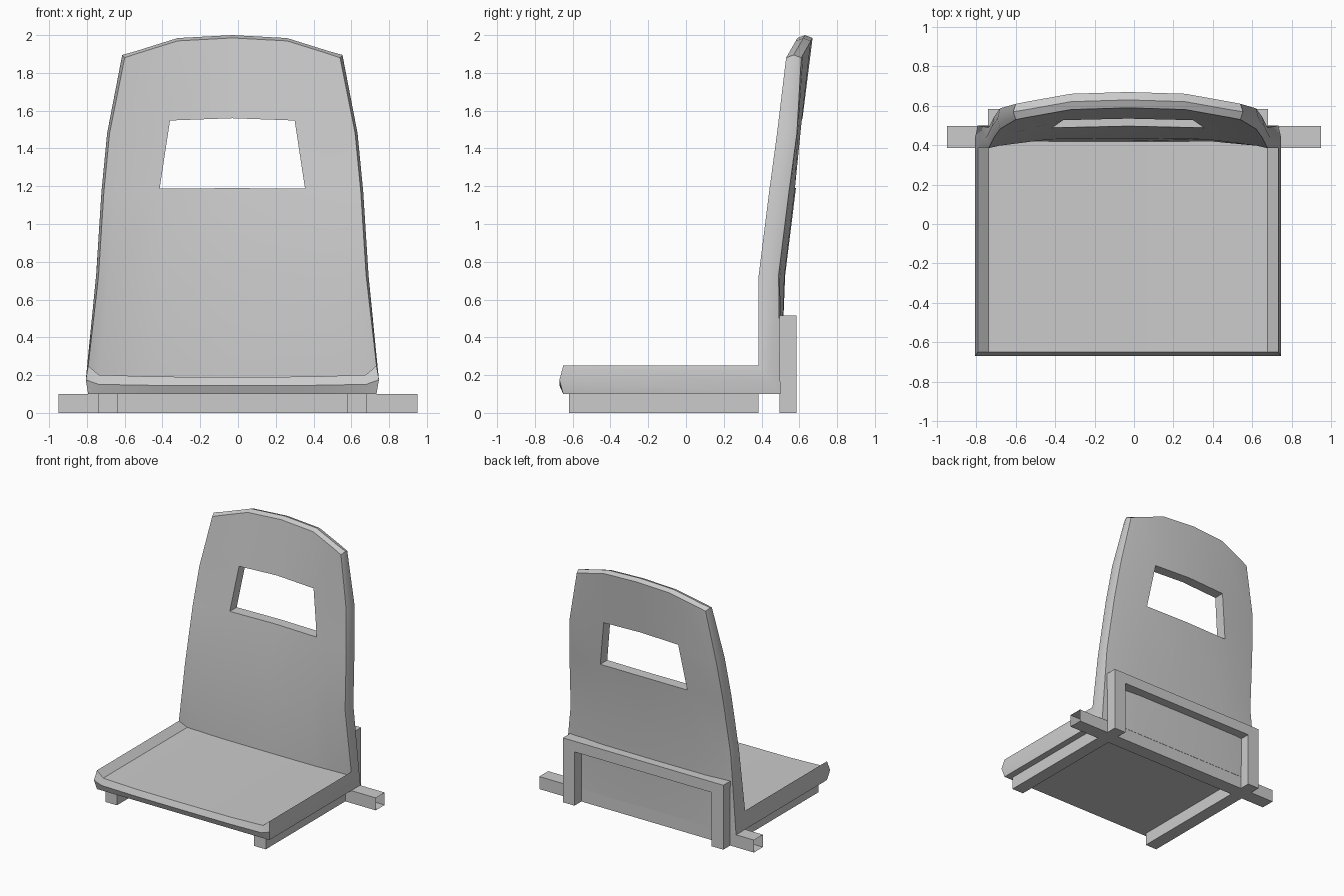
import bpy, bmesh
from mathutils import Vector

if "Cube" in bpy.data.objects:
    bpy.data.objects.remove(bpy.data.objects["Cube"])

CX = -0.03  # the shell sits slightly left of the frame centre

# Shell stations from seat lip to top of backrest:
# half width, inner column, near-edge dish weight, inner dish weight,
# then (y, z) of front edge, front centre, rear edge, rear centre
STATIONS = [
    (.763, .42, .80, .97, (-.65, .25), (-.65, .19), (-.65, .10), (-.65, .10)),
    (.763, .42, .80, .98, (.385, .25), (.42, .19), (.50, .10), (.50, .10)),
    (.708, .40, .25, .90, (.385, .73), (.435, .73), (.49, .73), (.525, .73)),
    (.68, .385, .20, .85, (.44, 1.17), (.497, 1.19), (.545, 1.17), (.582, 1.19)),
    (.65, .33, .20, .85, (.482, 1.48), (.535, 1.56), (.587, 1.48), (.617, 1.56)),
    (.57, .29, .18, .85, (.53, 1.88), (.59, 1.985), (.61, 1.88), (.67, 1.985)),
]


def finish(bm, name, angle=0.6):
    bmesh.ops.recalc_face_normals(bm, faces=bm.faces)
    me = bpy.data.meshes.new(name)
    bm.to_mesh(me)
    bm.free()
    ob = bpy.data.objects.new(name, me)
    bpy.context.collection.objects.link(ob)
    if angle:
        bpy.ops.object.select_all(action='DESELECT')
        ob.select_set(True)
        bpy.context.view_layer.objects.active = ob
        bpy.ops.object.shade_smooth_by_angle(angle=angle)
    return ob


def row(bm, s, edge, mid):
    w, inner, nw, iw = s[:4]
    e, m = Vector(edge), Vector(mid)
    half = [(w, 0), (w - .055, nw), (inner, iw)]
    cols = [(-x, t) for x, t in half] + [(0, 1)] + [(x, t) for x, t in half[::-1]]
    return [bm.verts.new((CX + x, *e.lerp(m, t))) for x, t in cols]


def wall(bm, a, b):
    n = len(a)
    for i in range(n):
        j = (i + 1) % n
        bm.faces.new((a[i], a[j], b[j], b[i]))


# One-piece seat and backrest shell with handle opening
bm = bmesh.new()
front = [row(bm, s, s[4], s[5]) for s in STATIONS]
rear = [row(bm, s, s[6], s[7]) for s in STATIONS]
rows, cols = len(STATIONS), 7
for g in (front, rear):
    for i in range(rows - 1):
        for j in range(cols - 1):
            if not (i == 3 and j in (2, 3)):
                bm.faces.new((g[i][j], g[i][j + 1], g[i + 1][j + 1], g[i + 1][j]))

# Bulged outer rim
loop = [(0, j) for j in range(cols)] + [(i, 6) for i in range(1, rows)]
loop += [(rows - 1, j) for j in range(5, -1, -1)] + [(i, 0) for i in range(rows - 2, 0, -1)]
f = [front[i][j] for i, j in loop]
r = [rear[i][j] for i, j in loop]
rim = []
for (i, j), a, b in zip(loop, f, r):
    p = (a.co + b.co) / 2
    p.x += .013 * ((j == 6) - (j == 0))
    p.y -= .02 * (i == 0)
    p.z += .015 * (i == rows - 1)
    rim.append(bm.verts.new(p))
wall(bm, f, rim)
wall(bm, rim, r)

# Handle opening walls
hole = [(3, 2), (3, 3), (3, 4), (4, 4), (4, 3), (4, 2)]
wall(bm, [front[i][j] for i, j in hole], [rear[i][j] for i, j in hole])
finish(bm, "seat_shell")


def box(name, x, y, z, open_ends=False):
    bm = bmesh.new()
    bmesh.ops.create_cube(bm, size=1)
    for v in bm.verts:
        v.co = [(a[0] + a[1]) / 2 + c * (a[1] - a[0]) for a, c in zip((x, y, z), v.co)]
    if open_ends:
        bm.normal_update()
        ends = [fc for fc in bm.faces if abs(fc.normal.x) > .9]
        bmesh.ops.delete(bm, geom=ends, context='FACES_ONLY')
    return finish(bm, name, 0)


# Cross tube, seat rails and rear support frame
box("cross_tube", (-.95, .95), (.385, .498), (0, .1), True)
for side, x in (("left", (-.74, -.637)), ("right", (.577, .68))):
    box(side + "_seat_rail", x, (-.62, .385), (0, .1))
    box(side + "_back_post", x, (.495, .585), (0, .515))
box("back_crossbar", (-.637, .577), (.495, .585), (.43, .515))
